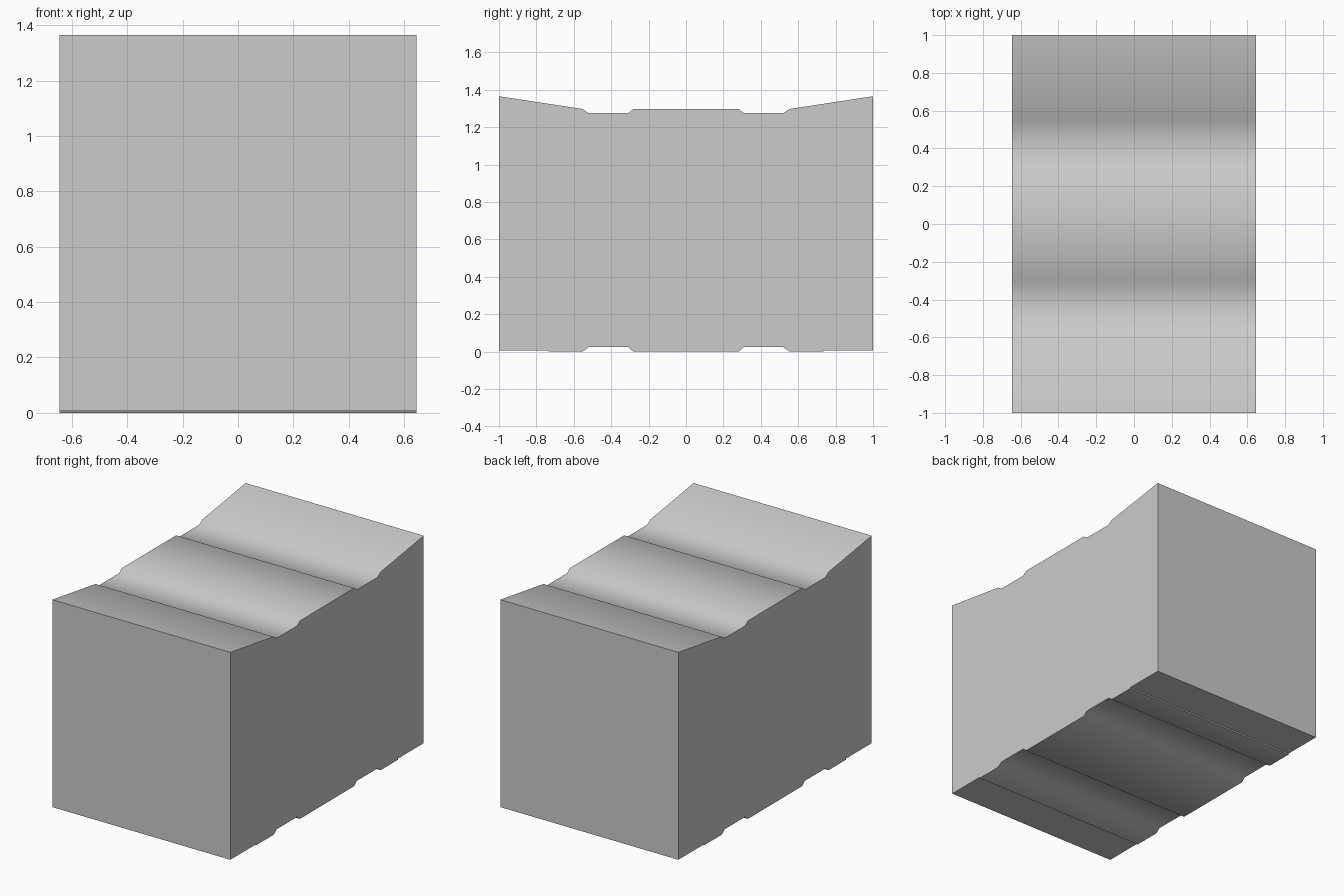
import bpy, bmesh, math

if "Cube" in bpy.data.objects:
    bpy.data.objects.remove(bpy.data.objects["Cube"])

HALF_WIDTH = 0.645

# Half of the side profile (y, z): underside from the middle outwards, then back over the top
half = [(0.281, 0.0), (0.309, 0.024), (0.519, 0.024), (0.553, 0.0),
        (0.733, 0.0), (0.737, 0.007), (1.0, 0.007),
        (1.0, 1.365), (0.553, 1.297), (0.521, 1.275), (0.309, 1.275), (0.281, 1.297)]
profile = half + [(-y, z) for y, z in reversed(half)]

# Grooved block: profile extruded across the width
bm = bmesh.new()
side = bm.faces.new([bm.verts.new((-HALF_WIDTH, y, z)) for y, z in profile])
ext = bmesh.ops.extrude_face_region(bm, geom=[side], use_keep_orig=True)
moved = [v for v in ext["geom"] if isinstance(v, bmesh.types.BMVert)]
bmesh.ops.translate(bm, verts=moved, vec=(2 * HALF_WIDTH, 0, 0))
bmesh.ops.recalc_face_normals(bm, faces=bm.faces)

mesh = bpy.data.meshes.new("grooved_block")
bm.to_mesh(mesh)
bm.free()
block = bpy.data.objects.new("grooved_block", mesh)
bpy.context.collection.objects.link(block)

# Soft shading over the grooves, crisp outer edges
bpy.context.view_layer.objects.active = block
block.select_set(True)
bpy.ops.object.shade_smooth_by_angle(angle=math.radians(50))
